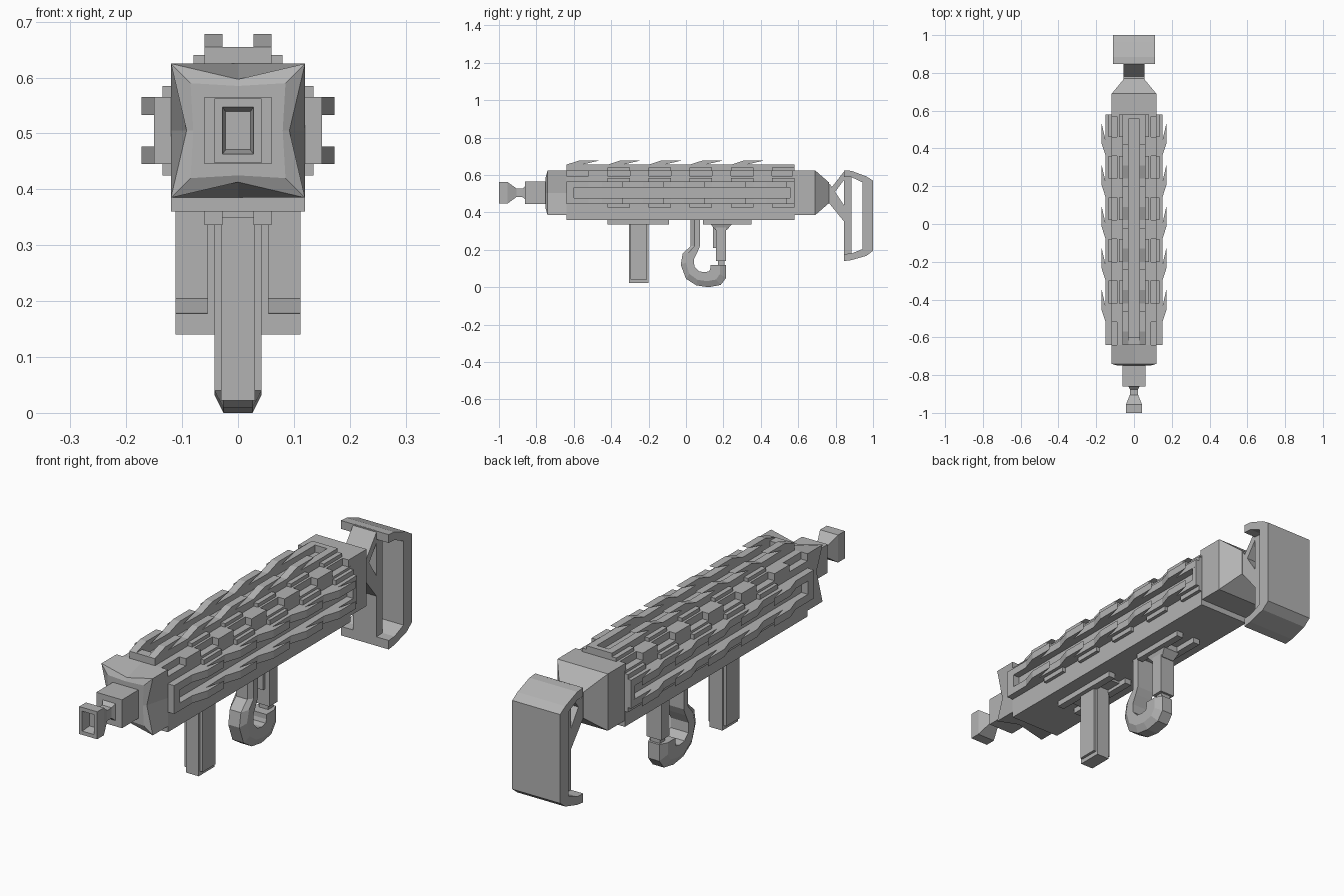
import bpy, bmesh, math
from mathutils import Matrix, Vector

CZ = 0.505  # height of the body axis
grey = bpy.data.materials.new("plain grey")
grey.diffuse_color = (0.45, 0.45, 0.45, 1)


def loft(name, rings, closed_ends=True, turn=0):
    """Skin a list of equal-length rings; turn rolls the part round the body axis."""
    bm = bmesh.new()
    rows = [[bm.verts.new(p) for p in r] for r in rings]
    n = len(rows[0])
    for a, b in zip(rows, rows[1:]):
        for i in range(n):
            j = (i + 1) % n
            bm.faces.new((a[i], a[j], b[j], b[i]))
    if closed_ends:
        bm.faces.new(rows[0])
        bm.faces.new(rows[-1])
    bmesh.ops.recalc_face_normals(bm, faces=bm.faces)
    if turn:
        m = (Matrix.Translation((0, 0, CZ)) @ Matrix.Rotation(math.radians(turn), 4, 'Y')
             @ Matrix.Translation((0, 0, -CZ)))
        bm.transform(m)
    me = bpy.data.meshes.new(name)
    bm.to_mesh(me)
    bm.free()
    me.materials.append(grey)
    ob = bpy.data.objects.new(name, me)
    bpy.context.collection.objects.link(ob)
    return ob


def prism(name, pts, x0, x1, turn=0):
    return loft(name, [[(x, y, z) for y, z in pts] for x in (x0, x1)], turn=turn)


def box(name, x0, x1, y0, y1, z0, z1, turn=0):
    return prism(name, [(y0, z0), (y1, z0), (y1, z1), (y0, z1)], x0, x1, turn)


def rect(y, hx, hz, cz=CZ):
    return [(-hx, y, cz - hz), (hx, y, cz - hz), (hx, y, cz + hz), (-hx, y, cz + hz)]


def star(y, corner, mid):
    """Square ring with extra points in the middle of each side."""
    c, m = corner, mid
    pts = [(-c, -c), (0, -m), (c, -c), (m, 0), (c, c), (0, m), (-c, c), (-m, 0)]
    return [(x, y, CZ + z) for x, z in pts]


# main body with notched upper edges
half = [(0.12, 0.36), (0.12, 0.595), (0.09, 0.595), (0.09, 0.625)]
section = half + [(-x, z) for x, z in reversed(half)]
loft("body", [[(x, y, z) for x, z in section] for y in (-0.64, 0.58)])

# blocks along both upper edges
for i in range(5):
    y = -0.52 + 0.22 * i
    for s in (-1, 1):
        box("edge_block", s * 0.085, s * 0.12, y, y + 0.10, 0.59, 0.625)

# toothed rails on the top and both sides
for label, turn, first in (("top", 0, -0.46), ("right", 90, -0.34), ("left", -90, -0.34)):
    wave = [(-0.64, CZ + 0.10), (-0.64, CZ + 0.15)]
    for i in range(5):
        t = first + 0.22 * i
        if t > -0.46:
            wave.append((t - 0.18, CZ + 0.15))
        wave += [(t - 0.11, CZ + 0.173), (t, CZ + 0.173), (t - 0.09, CZ + 0.152)]
        if t + 0.03 < 0.55:
            wave.append((t, CZ + 0.15))
    wave += [(0.58, CZ + 0.15), (0.58, CZ + 0.10)]
    for s in (-1, 1):
        prism(label + "_rail_strip", wave, s * 0.028, s * 0.06, turn)
        for i in range(5):
            y = -0.42 + 0.22 * i
            box(label + "_rail_ledge", s * 0.055, s * 0.08, y, y + 0.12,
                CZ + 0.10, CZ + 0.135, turn)
    for y0, y1 in ((-0.64, -0.60), (0.555, 0.58)):
        box(label + "_rail_end", -0.03, 0.03, y0, y1, CZ + 0.10, CZ + 0.15, turn)

# lower rail feet
for y0, y1 in ((-0.42, -0.09), (0.09, 0.35)):
    for s in (-1, 1):
        box("lower_rail", s * 0.028, s * 0.06, y0, y1, 0.336, 0.365)
box("grip_mount", -0.045, 0.045, -0.38, -0.13, 0.35, 0.365)

# flared front cap
loft("front_cap", [star(-0.64, 0.12, 0.12), star(-0.74, 0.12, 0.092), star(-0.75, 0.085, 0.08)])

# barrel and hollow flared muzzle
loft("barrel", [rect(-0.74, 0.06, 0.06), rect(-0.86, 0.06, 0.06)])
loft("muzzle", [rect(-0.85, 0.035, 0.045), rect(-0.875, 0.022, 0.022), rect(-0.905, 0.022, 0.022),
                rect(-0.955, 0.042, 0.058), rect(-1.0, 0.042, 0.058), rect(-1.0, 0.028, 0.042),
                rect(-0.96, 0.022, 0.034)])

# rear block tapering to the stock
loft("rear_block", [rect(0.57, 0.118, 0.12), rect(0.69, 0.118, 0.12), rect(0.765, 0.056, 0.055)])

# forked stock strut, post and curved shoulder plate
prism("stock_strut_lower", [(0.735, 0.56), (0.77, 0.55), (0.85, 0.43), (0.85, 0.345), (0.74, 0.48)],
      -0.055, 0.055)
prism("stock_strut_upper", [(0.76, 0.51), (0.85, 0.625), (0.85, 0.58), (0.79, 0.50)],
      -0.055, 0.055)
box("stock_post", -0.055, 0.055, 0.846, 0.886, 0.15, 0.615)
prism("shoulder_plate", [(0.846, 0.625), (0.885, 0.622), (0.965, 0.592), (1.0, 0.57), (1.0, 0.195),
                         (0.965, 0.168), (0.885, 0.145), (0.846, 0.14), (0.846, 0.178),
                         (0.885, 0.18), (0.945, 0.205), (0.945, 0.56), (0.885, 0.588),
                         (0.846, 0.59)], -0.112, 0.112)

# front grip: slab with thicker core panel
box("grip", -0.03, 0.03, -0.305, -0.2, 0.022, 0.365)
box("grip_panel", -0.042, 0.042, -0.296, -0.209, 0.04, 0.362)

# curved hook guard with bevelled outer side
outer = [(0.025, 0.37), (0.025, 0.22), (-0.018, 0.18), (-0.028, 0.12), (0.0, 0.045),
         (0.055, 0.01), (0.12, 0.0), (0.185, 0.012), (0.215, 0.05), (0.215, 0.12)]
inner = [(0.075, 0.37), (0.075, 0.22), (0.062, 0.19), (0.042, 0.15), (0.045, 0.11),
         (0.07, 0.085), (0.10, 0.08), (0.125, 0.085), (0.13, 0.10), (0.13, 0.12)]
rings = []
for o, n in zip(outer, inner):
    o, n = Vector(o), Vector(n)
    m = o.lerp(n, 0.4)
    prof = [(-0.026, o), (0.026, o), (0.042, m), (0.042, n), (-0.042, n), (-0.042, m)]
    rings.append([(x, p.x, p.y) for x, p in prof])
loft("hook_guard", rings)

# trigger post hanging inside the guard
loft("trigger_mount", [[(x * w, 0.188 + y * l, z) for x, y in ((-1, -1), (1, -1), (1, 1), (-1, 1))]
                       for w, l, z in ((0.04, 0.055, 0.365), (0.04, 0.055, 0.335), (0.03, 0.03, 0.305))])
box("trigger_post", -0.035, 0.035, 0.16, 0.215, 0.14, 0.32)
box("trigger_rib", -0.015, 0.015, 0.145, 0.165, 0.21, 0.32)
box("trigger_tip", -0.022, 0.022, 0.17, 0.205, 0.11, 0.145)
